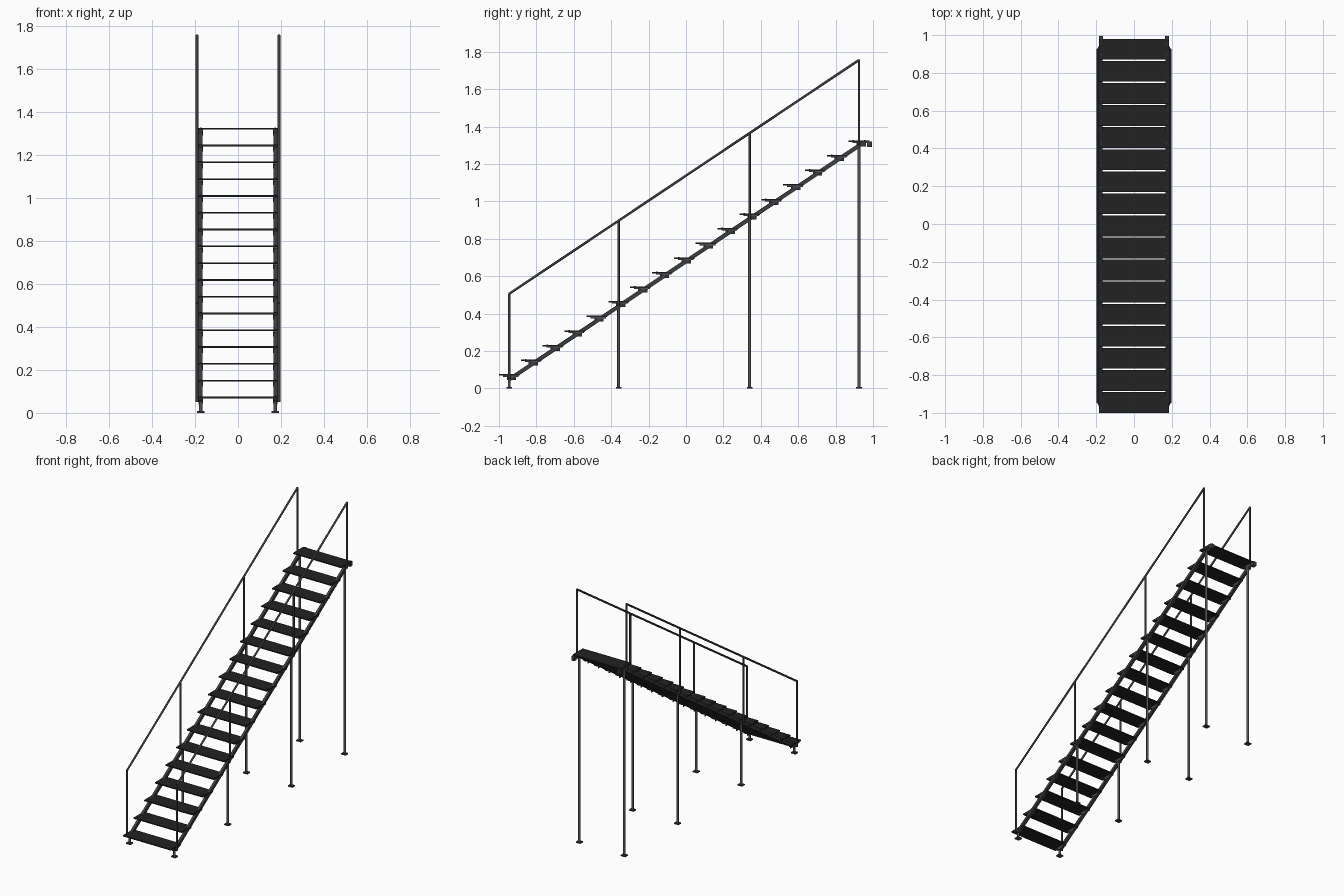
import bpy, math
from mathutils import Vector

cube = bpy.data.objects.get("Cube")
if cube:
    bpy.data.objects.remove(cube, do_unlink=True)


def material(name, rgb, metallic=0.0):
    m = bpy.data.materials.new(name)
    m.use_nodes = True
    m.diffuse_color = (*rgb, 1)
    bsdf = m.node_tree.nodes["Principled BSDF"]
    bsdf.inputs["Base Color"].default_value = (*rgb, 1)
    bsdf.inputs["Metallic"].default_value = metallic
    return m


black = material("black tread", (0.016, 0.016, 0.016))
steel = material("dark steel", (0.045, 0.048, 0.052))
grey = material("grey steel", (0.085, 0.085, 0.085))


def box(name, center, size, mat, pitch=0.0):
    bpy.ops.mesh.primitive_cube_add(size=1, location=center, rotation=(pitch, 0, 0))
    ob = bpy.context.object
    ob.name = name
    ob.scale = size
    ob.data.materials.append(mat)
    return ob


def tube(name, a, b, radius, mat, sides=16):
    a, b = Vector(a), Vector(b)
    bpy.ops.mesh.primitive_cylinder_add(vertices=sides, radius=radius,
                                        depth=(b - a).length, location=(a + b) / 2)
    ob = bpy.context.object
    ob.name = name
    ob.rotation_euler = (b - a).to_track_quat('Z', 'Y').to_euler()
    ob.data.materials.append(mat)
    bpy.ops.object.shade_smooth_by_angle()
    return ob


STEPS = 17
Y0, Y1 = -0.945, 0.925
Z0, Z1 = 0.072, 1.322
SLOPE = (Z1 - Z0) / (Y1 - Y0)
PITCH = math.atan(SLOPE)
POSTS = (Y0, -0.36, 0.34, Y1)


def tread_z(y):
    return Z0 + (y - Y0) * SLOPE


# Treads with a bracket and two bolts at each end
for i in range(STEPS):
    y = Y0 + (Y1 - Y0) * i / (STEPS - 1)
    z = tread_z(y)
    box("tread", (0, y, z), (0.37, 0.11, 0.008), black)
    for s in (-1, 1):
        box("tread_bracket", (s * 0.175, y + 0.008, z - 0.007), (0.022, 0.084, 0.006), grey)
        box("bracket_web", (s * 0.166, y + 0.012, z - 0.017), (0.004, 0.05, 0.022), steel)
        for dy in (-0.03, 0.03):
            tube("tread_bolt", (s * 0.173, y + dy, z + 0.003),
                 (s * 0.173, y + dy, z + 0.006), 0.004, steel, 6)

for s in (-1, 1):
    # Sloping stringer
    length = math.hypot(Y1 - Y0, Z1 - Z0)
    mid = (Y0 + Y1) / 2
    box("stringer", (s * 0.175, mid, tread_z(mid) - 0.024), (0.018, length, 0.022), steel, PITCH)

    for y in POSTS:
        z = tread_z(y)
        # Support legs and foot plates
        tube("support_leg", (s * 0.173, y, 0.0), (s * 0.173, y, z - 0.022), 0.008, grey)
        box("foot_plate", (s * 0.173, y, 0.004), (0.034, 0.03, 0.008), steel)
        # Railing posts
        tube("railing_post", (s * 0.191, y, z - 0.022), (s * 0.191, y, z + 0.436), 0.0065, steel)

    # Handrail
    tube("handrail", (s * 0.191, Y0, Z0 + 0.434), (s * 0.191, Y1, Z1 + 0.434), 0.0065, steel)

    # Landing bracket behind the top tread
    box("landing_arm", (s * 0.175, 0.965, Z1 - 0.006), (0.022, 0.06, 0.008), steel)
    box("landing_plate", (s * 0.175, 0.981, Z1 - 0.017), (0.022, 0.028, 0.03), steel)
